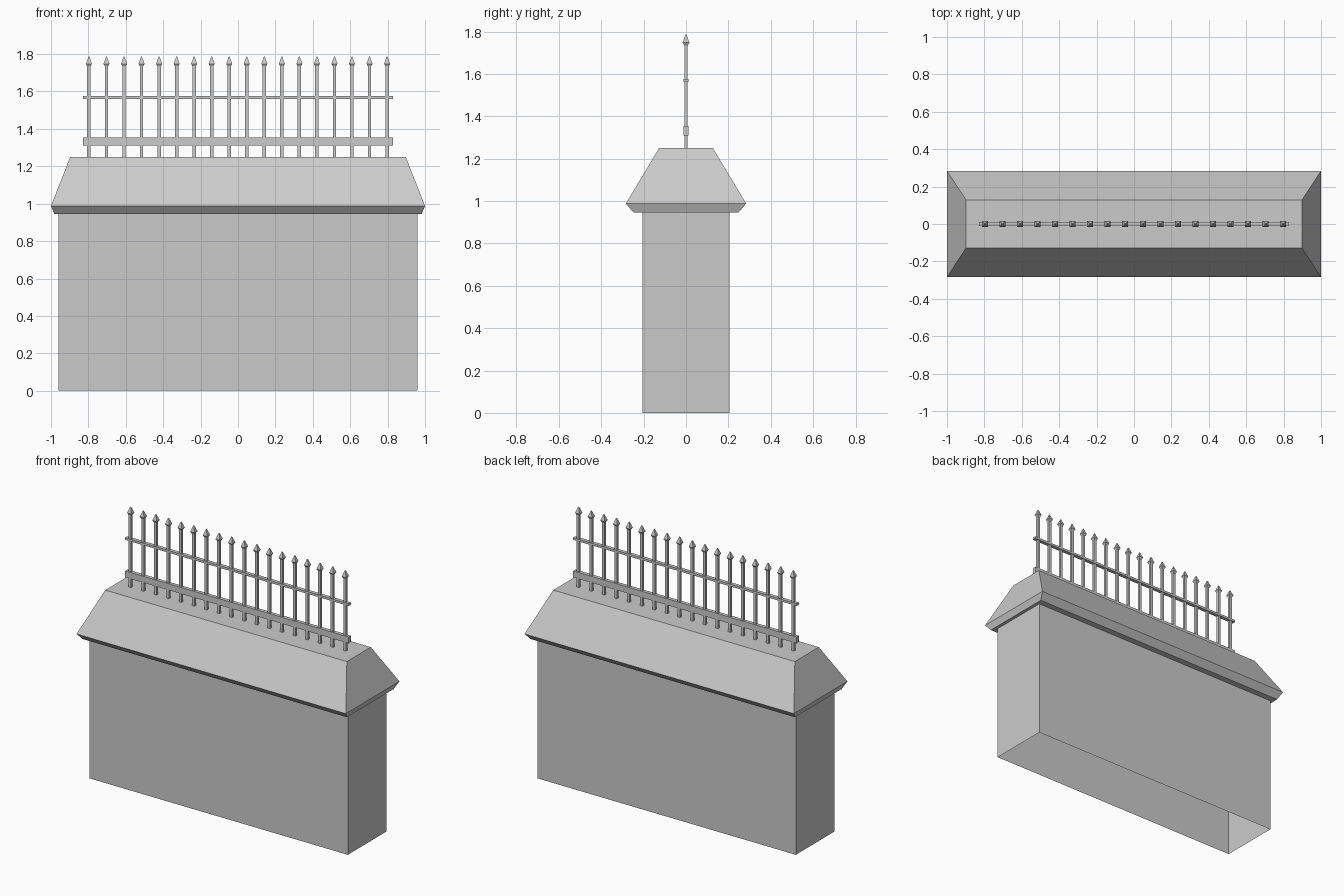
import bpy, bmesh

if "Cube" in bpy.data.objects:
    bpy.data.objects.remove(bpy.data.objects["Cube"], do_unlink=True)

# One plain grey for the whole model
GREY = (0.6, 0.6, 0.6, 1)
grey = bpy.data.materials.new("stone grey")
grey.use_nodes = True
grey.diffuse_color = GREY
grey.node_tree.nodes["Principled BSDF"].inputs["Base Color"].default_value = GREY


def loft(bm, rings, x=0, cap_bottom=True, cap_top=True):
    """Stack rectangles given as (half width, half depth, z) into a faceted solid."""
    loops = [[bm.verts.new((x + sx * hx, sy * hy, z))
              for sx, sy in ((-1, -1), (1, -1), (1, 1), (-1, 1))]
             for hx, hy, z in rings]
    for low, high in zip(loops, loops[1:]):
        for i in range(4):
            j = (i + 1) % 4
            bm.faces.new((low[i], low[j], high[j], high[i]))
    if cap_bottom:
        bm.faces.new(loops[0][::-1])
    if cap_top:
        bm.faces.new(loops[-1])


def make_object(name, bm):
    mesh = bpy.data.meshes.new(name)
    bm.to_mesh(mesh)
    bm.free()
    mesh.materials.append(grey)
    obj = bpy.data.objects.new(name, mesh)
    bpy.context.collection.objects.link(obj)
    return obj


def solid(name, rings, **options):
    bm = bmesh.new()
    loft(bm, rings, **options)
    return make_object(name, bm)


# Wall body, an open shell underneath
solid("wall", [(0.96, 0.206, 0), (0.96, 0.206, 0.945)],
      cap_bottom=False, cap_top=False)

# Sloped coping with an undercut rim
solid("coping", [(0.982, 0.247, 0.945), (1.0, 0.284, 0.988), (0.897, 0.127, 1.25)])

# Horizontal fence rails
solid("lower_rail", [(0.83, 0.012, 1.31), (0.83, 0.012, 1.353)])
solid("upper_rail", [(0.83, 0.012, 1.561), (0.83, 0.012, 1.576)])

# Pickets and their spear tips
COUNT = 18
SPAN = 0.797
pickets, tips = bmesh.new(), bmesh.new()
for i in range(COUNT):
    x = -SPAN + 2 * SPAN * i / (COUNT - 1)
    loft(pickets, [(0.009, 0.008, 1.25), (0.009, 0.008, 1.737)], x)
    loft(tips, [(0.009, 0.009, 1.735), (0.016, 0.016, 1.748), (0.002, 0.002, 1.787)], x)
make_object("pickets", pickets)
make_object("spear_tips", tips)
